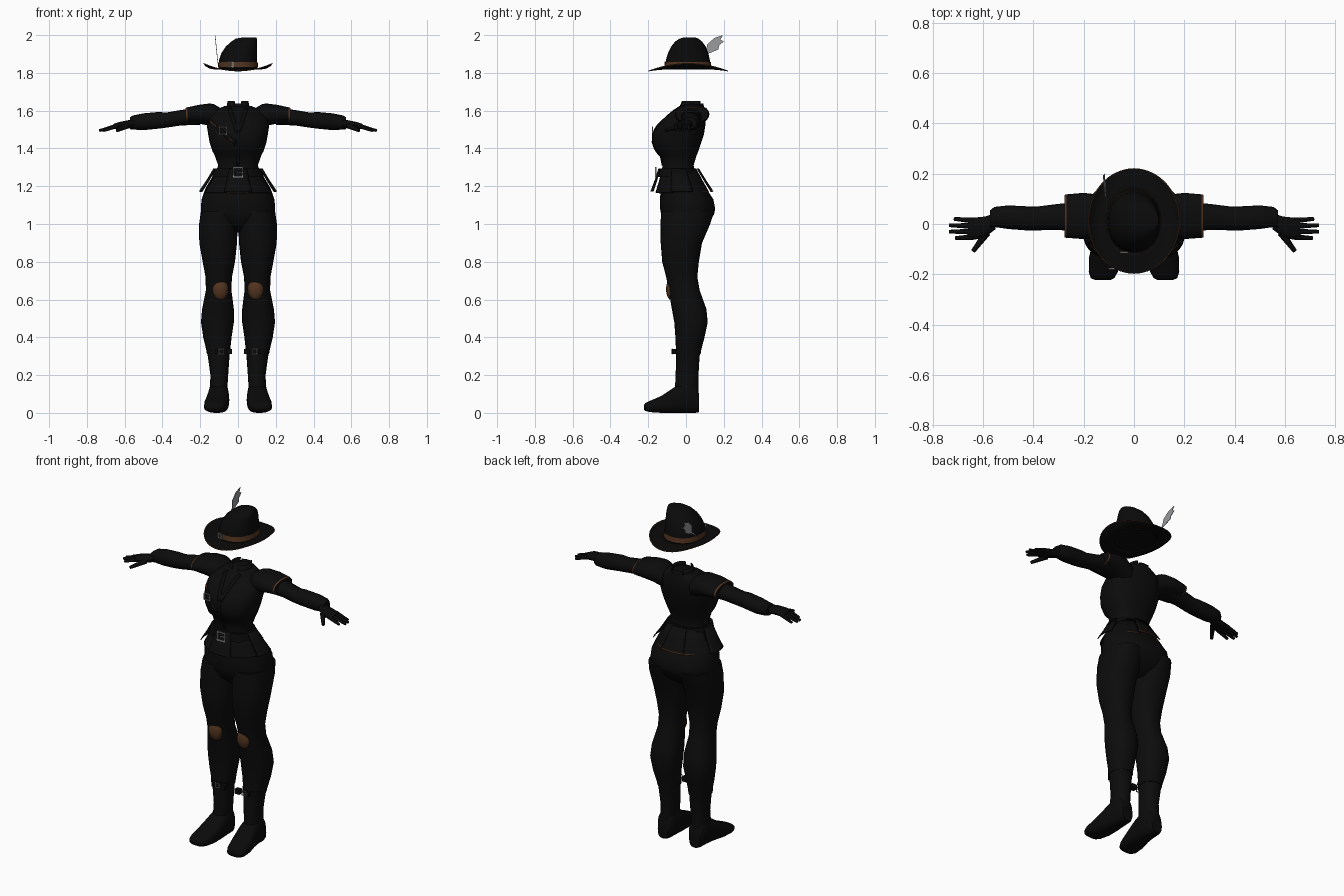
import bpy, bmesh, math
from mathutils import Vector, Matrix
from mathutils.bvhtree import BVHTree

if "Cube" in bpy.data.objects:
    bpy.data.objects.remove(bpy.data.objects["Cube"])


def material(name, r, g, b, rough=0.9):
    m = bpy.data.materials.new(name)
    m.use_nodes = True
    m.diffuse_color = (r, g, b, 1)
    node = m.node_tree.nodes["Principled BSDF"]
    node.inputs["Base Color"].default_value = (r, g, b, 1)
    node.inputs["Roughness"].default_value = rough
    return m


CLOTH = material("black cloth", .0035, .0035, .0035)
LEATHER = material("black leather", .003, .003, .003)
BROWN = material("brown leather", .085, .034, .014)
SILVER = material("silver metal", .3, .3, .31)
PLUME = material("grey plume", .3, .31, .32)


def finish(name, bm, mats, mirror=False, thick=0, smooth=True):
    bmesh.ops.recalc_face_normals(bm, faces=bm.faces)
    mesh = bpy.data.meshes.new(name)
    bm.to_mesh(mesh)
    bm.free()
    for m in mats:
        mesh.materials.append(m)
    ob = bpy.data.objects.new(name, mesh)
    bpy.context.collection.objects.link(ob)
    if smooth:
        bpy.ops.object.select_all(action="DESELECT")
        ob.select_set(True)
        bpy.context.view_layer.objects.active = ob
        bpy.ops.object.shade_smooth_by_angle(angle=math.radians(45))
    if thick:
        ob.modifiers.new("Thickness", "SOLIDIFY").thickness = thick
    if mirror:
        ob.modifiers.new("Mirror", "MIRROR")
    return ob


def loft(name, rows, axis="z", mats=(CLOTH,), n=2.2, arc=None, trim=(), caps=True,
         segs=24, **opts):
    """Rows hold a station along the axis, then the low and high limits of the other two axes."""
    bm = bmesh.new()
    start, end = arc or (0, 360)
    count = segs if arc is None else segs + 1
    rings = []
    for s, u0, u1, v0, v1 in rows:
        ring = []
        for i in range(count):
            a = math.radians(start + (end - start) * i / segs)
            c, d = (math.copysign(abs(f) ** (2 / n), f) for f in (math.cos(a), math.sin(a)))
            u = (u0 + u1 + (u1 - u0) * c) / 2
            v = (v0 + v1 + (v1 - v0) * d) / 2
            ring.append(bm.verts.new({"x": (s, u, v), "y": (u, s, v), "z": (u, v, s)}[axis]))
        rings.append(ring)
    for k, (lo, hi) in enumerate(zip(rings, rings[1:])):
        for i in range(segs):
            j = (i + 1) % count
            face = bm.faces.new((lo[i], lo[j], hi[j], hi[i]))
            face.material_index = int(k in trim)
    if caps and arc is None:
        bm.faces.new(rings[0])
        bm.faces.new(rings[-1])
    return finish(name, bm, mats, **opts)


def box(bm, centre, size):
    bmesh.ops.create_cube(bm, size=1, matrix=Matrix.Translation(centre) @ Matrix.Diagonal((*size, 1)))


def buckle(name, centre, size, bar=.006, mirror=False):
    bm = bmesh.new()
    c = Vector(centre)
    for side in (-1, 1):
        box(bm, c + Vector((side * size / 2, 0, 0)), (bar, bar, size + bar))
        box(bm, c + Vector((0, 0, side * size / 2)), (size, bar, bar))
    box(bm, c + Vector((size / 5, 0, 0)), (size * .6, bar, bar / 2))
    finish(name, bm, [SILVER], mirror, smooth=False)


# Jacket body
torso = loft("jacket_body", [
    (1.24, -.13, .13, -.13, .06), (1.31, -.105, .105, -.125, .04),
    (1.36, -.122, .122, -.135, .055), (1.385, -.135, .135, -.162, .065),
    (1.43, -.15, .15, -.178, .08), (1.475, -.158, .158, -.178, .095),
    (1.52, -.165, .165, -.155, .102), (1.56, -.16, .16, -.115, .105),
    (1.6, -.13, .13, -.07, .1), (1.625, -.07, .07, -.035, .095)], n=2.4)
surface = BVHTree.FromObject(torso, bpy.context.evaluated_depsgraph_get())


def ribbon(name, start, end, width, mat, mirror=False):
    """Thin strip laid on the front of the jacket between two (x, z) points."""
    bm = bmesh.new()
    a, b = Vector(start), Vector(end)
    side = Vector((a.y - b.y, b.x - a.x)).normalized() * width / 2
    last = None
    for i in range(9):
        p = a.lerp(b, i / 8)
        pair = []
        for q in (p - side, p + side):
            hit = surface.ray_cast(Vector((q.x, -1, q.y)), Vector((0, 1, 0)))[0]
            y = hit.y if hit else -.05
            pair.append(bm.verts.new((q.x, y - .004, q.y)))
        if last:
            bm.faces.new((last[0], last[1], pair[1], pair[0]))
        last = pair
    finish(name, bm, [mat], mirror, thick=.004)


ribbon("lapels", (.045, 1.615), (.004, 1.49), .02, LEATHER, mirror=True)
ribbon("front_placket", (0, 1.49), (0, 1.31), .018, LEATHER)
ribbon("chest_strap", (-.15, 1.545), (-.01, 1.425), .022, LEATHER)
ribbon("strap_edge_upper", (-.152, 1.547), (-.115, 1.515), .006, BROWN)
ribbon("strap_edge_lower", (-.05, 1.455), (-.02, 1.43), .006, BROWN)
buckle("chest_buckle", (-.08, -.178, 1.495), .036, .005)

# Collar with open front
for label, arc in (("right", (130, 252)), ("left", (288, 410))):
    loft(label + "_collar", [(1.6, -.065, .065, -.045, .09), (1.65, -.055, .055, -.025, .09)],
         arc=arc, segs=8, thick=.006)
loft("collar_back", [(1.6, -.06, .06, -.04, .1), (1.638, -.05, .05, -.02, .092)],
     arc=(50, 130), segs=6, thick=.006)

# Belt and flared panels
loft("belt", [(1.25, -.137, .137, -.15, .065), (1.295, -.125, .125, -.145, .055)], mats=[LEATHER])
buckle("belt_buckle", (0, -.16, 1.273), .048, .007)
hem = [(1.295, -.13, .13, -.146, .068), (1.235, -.165, .165, -.165, .105),
       (1.178, -.203, .203, -.186, .142), (1.173, -.206, .206, -.188, .145)]
inner_hem = [(z - .006, a * .9, b * .9, c * .9, d * .9) for z, a, b, c, d in hem]
for i in range(8):
    mid = i * 45
    outer = i % 2 == 0
    loft("skirt_panel_%d" % (i + 1), hem if outer else inner_hem, mats=[CLOTH, BROWN], n=2,
         arc=(mid - 21, mid + 21) if outer else (mid - 27, mid + 27),
         trim=(2,) if mid in (45, 90, 135) else (), segs=6, thick=.005)
loft("hem_trim", [(1.162, -.186, .186, -.143, .13), (1.168, -.185, .185, -.143, .13)],
     mats=[BROWN], arc=(230, 310), thick=.003)

# Trousers
loft("hips", [
    (.955, -.06, .06, -.06, .06), (1.0, -.17, .17, -.11, .115), (1.05, -.197, .197, -.132, .148),
    (1.08, -.197, .197, -.137, .155), (1.13, -.193, .193, -.138, .145),
    (1.19, -.172, .172, -.133, .105), (1.26, -.13, .13, -.12, .05)], n=2.3)
loft("legs", [
    (.1, .058, .15, -.06, .066), (.2, .052, .146, -.055, .066), (.3, .045, .16, -.052, .072),
    (.4, .034, .184, -.056, .098), (.48, .022, .196, -.062, .115), (.55, .022, .19, -.075, .108),
    (.65, .035, .17, -.092, .072), (.72, .032, .172, -.105, .06), (.8, .016, .187, -.126, .068),
    (.9, .005, .205, -.134, .085), (1.0, .002, .206, -.136, .128), (1.07, .005, .196, -.13, .15)],
    mirror=True)
bm = bmesh.new()
bmesh.ops.create_uvsphere(bm, u_segments=12, v_segments=8, radius=1, matrix=
    Matrix.Translation((.094, -.078, .655)) @ Matrix.Diagonal((.043, .028, .058, 1)))
finish("knee_pads", bm, [BROWN], mirror=True)

# Boots with ankle straps
loft("boots", [
    (.07, .07, .138, .004, .1), (.05, .055, .15, 0, .15), (0, .05, .155, 0, .17),
    (-.06, .046, .163, 0, .137), (-.13, .05, .178, 0, .09), (-.19, .064, .18, .004, .064),
    (-.215, .078, .172, .01, .052), (-.223, .095, .155, .018, .042)],
    axis="y", mats=[LEATHER], n=2.7, mirror=True)
loft("ankle_straps", [(.312, .041, .165, -.059, .078), (.338, .039, .168, -.059, .08)],
     mats=[LEATHER], mirror=True)
bm = bmesh.new()
box(bm, (.047, -.064, .325), (.03, .028, .028))
box(bm, (.115, -.062, .325), (.014, .026, .026))
finish("strap_ends", bm, [LEATHER], mirror=True, smooth=False)
buckle("ankle_buckles", (.088, -.07, .325), .026, .004, mirror=True)

# Sleeves and shoulder caps
loft("sleeves", [
    (.2, -.03, .09, 1.525, 1.615), (.3, -.024, .08, 1.522, 1.604), (.38, -.025, .07, 1.51, 1.59),
    (.42, -.026, .07, 1.505, 1.593), (.5, -.02, .074, 1.497, 1.586), (.555, -.012, .068, 1.5, 1.575),
    (.572, -.02, .055, 1.502, 1.565)], axis="x", mirror=True, segs=16)
loft("shoulder_caps", [
    (.09, -.04, .1, 1.5, 1.612), (.128, -.052, .112, 1.51, 1.635), (.15, -.056, .118, 1.52, 1.638),
    (.2, -.06, .124, 1.53, 1.632), (.268, -.055, .118, 1.535, 1.618), (.277, -.054, .116, 1.536, 1.615)],
    axis="x", mats=[CLOTH, BROWN], trim=(4,), mirror=True, segs=20)

# Gloved hands
loft("palms", [
    (.55, -.02, .045, 1.51, 1.555), (.59, -.05, .03, 1.505, 1.548),
    (.63, -.062, .026, 1.503, 1.54), (.66, -.06, .024, 1.502, 1.53)],
    axis="x", mats=[LEATHER], mirror=True, segs=12)


def finger(name, start, end, radius):
    bm = bmesh.new()
    a, b = Vector(start), Vector(end)
    turn = (b - a).to_track_quat("Z", "Y").to_matrix().to_4x4()
    bmesh.ops.create_cone(bm, cap_ends=True, segments=8, radius1=radius, radius2=radius * .6,
                          depth=(b - a).length, matrix=Matrix.Translation((a + b) / 2) @ turn)
    finish(name, bm, [LEATHER], mirror=True)


for i, (label, reach) in enumerate((("little", .715), ("ring", .735), ("middle", .735), ("index", .71))):
    y = .014 - i * .022
    finger(label + "_fingers", (.64, y, 1.52), (reach, y * 1.15 + .004, 1.494), .012)
finger("thumbs", (.585, -.035, 1.52), (.64, -.108, 1.495), .015)

# Hat crown and band
loft("hat_crown", [
    (1.818, -.104, .104, -.112, .132), (1.87, -.1, .101, -.106, .126), (1.905, -.088, .1, -.095, .118),
    (1.94, -.064, .1, -.078, .104), (1.965, -.036, .1, -.058, .086), (1.981, -.012, .1, -.035, .066),
    (1.987, .02, .098, -.015, .05)], mats=[LEATHER], n=2.2)
loft("hat_band", [(1.83, -.107, .107, -.114, .134), (1.858, -.104, .104, -.111, .131)],
     mats=[BROWN], caps=False)
buckle("hat_buckle", (-.04, -.112, 1.845), .026, .005)

# Hat brim, curled up at the sides, with edge trim
bm = bmesh.new()
steps = (0, .3, .6, .85, .975, 1)
rings = []
for t in steps:
    ring = []
    for i in range(40):
        a = math.tau * i / 40
        c, s = math.cos(a), math.sin(a)
        z = 1.826 - .014 * t + .04 * t ** 3 * c * c
        ring.append(bm.verts.new(((.102 + .079 * t) * c, .012 + (.12 + .09 * t) * s, z)))
    rings.append(ring)
for k, (lo, hi) in enumerate(zip(rings, rings[1:])):
    for i in range(40):
        j = (i + 1) % 40
        bm.faces.new((lo[i], lo[j], hi[j], hi[i])).material_index = int(k == len(steps) - 2)
finish("hat_brim", bm, [LEATHER, BROWN], thick=.004)

# Plume
outline = [(.04, 1.85), (.105, 1.91), (.112, 1.95), (.15, 1.985), (.195, 1.999), (.182, 1.975),
           (.2, 1.966), (.175, 1.945), (.172, 1.925), (.135, 1.908), (.11, 1.9)]
bm = bmesh.new()
bm.faces.new([bm.verts.new((-.11 - (z - 1.87) * .1, y, z)) for y, z in outline])
finish("plume", bm, [PLUME], thick=.003, smooth=False)
